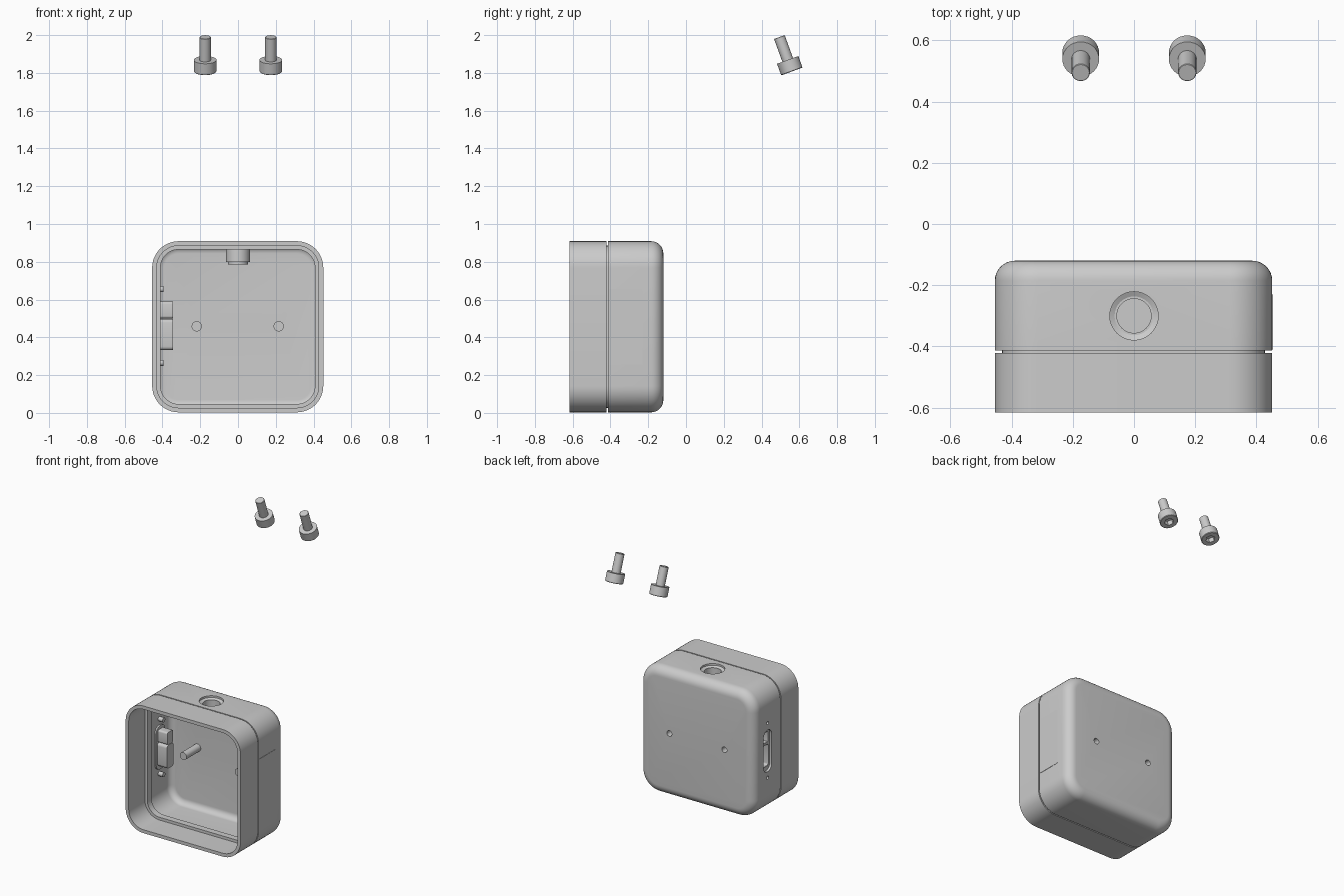
import bpy, bmesh, math
from mathutils import Matrix, Vector

if "Cube" in bpy.data.objects:
    bpy.data.objects.remove(bpy.data.objects["Cube"])

CX, CZ, HALF, R = -0.0015, 0.456, 0.453, 0.14
WALL = 0.024


def finish(name, bm):
    bmesh.ops.recalc_face_normals(bm, faces=bm.faces)
    me = bpy.data.meshes.new(name)
    bm.to_mesh(me)
    bm.free()
    ob = bpy.data.objects.new(name, me)
    bpy.context.collection.objects.link(ob)
    return ob


def loft(name, loops, cyclic=False):
    """Skin a list of point loops; cap the ends or close into a ring."""
    bm = bmesh.new()
    rows = [[bm.verts.new(p) for p in lp] for lp in loops]
    n = len(rows[0])
    pairs = list(zip(rows, rows[1:])) + ([(rows[-1], rows[0])] if cyclic else [])
    for a, b in pairs:
        for i in range(n):
            j = (i + 1) % n
            bm.faces.new((a[i], a[j], b[j], b[i]))
    if not cyclic:
        bm.faces.new(rows[0])
        bm.faces.new(rows[-1])
    return finish(name, bm)


def lathe(name, profile, matrix, seg=32, cyclic=False):
    """Revolve (radius, height) points about local z; end discs are capped."""
    loops = []
    for r, h in profile:
        loops.append([matrix @ Vector((r * math.cos(2 * math.pi * i / seg),
                                       r * math.sin(2 * math.pi * i / seg), h))
                      for i in range(seg)])
    return loft(name, loops, cyclic)


def rrect(hu, hv, r, n=8):
    pts = []
    for k, (su, sv) in enumerate(((1, 1), (-1, 1), (-1, -1), (1, -1))):
        for i in range(n + 1):
            a = math.pi / 2 * (k + i / n)
            pts.append((su * (hu - r) + r * math.cos(a), sv * (hv - r) + r * math.sin(a)))
    return pts


def case_loop(inset, y):
    h = HALF - inset
    return [(CX + u, y, CZ + v) for u, v in rrect(h, h, R - inset, 12)]


def side_loop(x, y, z, hy, hz, r):
    return [(x, y + u, z + v) for u, v in rrect(hy, hz, r, 4)]


def cut(ob, cutters):
    for c in cutters:
        m = ob.modifiers.new("cut", 'BOOLEAN')
        m.operation, m.solver, m.object = 'DIFFERENCE', 'EXACT', c
        c.hide_render = True
        bpy.context.view_layer.objects.active = ob
        bpy.ops.object.modifier_apply(modifier=m.name)
    for c in cutters:
        bpy.data.objects.remove(c)


ALONG_X = Matrix.Rotation(math.pi / 2, 4, 'Y')     # local z -> +x
ALONG_Y = Matrix.Rotation(-math.pi / 2, 4, 'X')    # local z -> +y
PORT_Y = -0.27

# rear case: hollow tub with filleted back
arc = [math.pi / 2 * i / 8 for i in range(9)]
inner = [(WALL + 0.042 * (1 - math.cos(a)), -0.187 + 0.042 * math.sin(a)) for a in arc]
outer = [(0.065 * (1 - math.cos(a)), -0.185 + 0.065 * math.sin(a)) for a in arc]
path = inner[::-1] + [(WALL, -0.413), (0, -0.413)] + outer
rear_case = loft("rear_case", [case_loop(*p) for p in path])

# front ring and the locating lip behind the seam
front_ring = loft("front_ring", [case_loop(*p) for p in (
    (0, -0.616), (0, -0.421), (WALL, -0.421), (WALL, -0.616))], True)
lip = loft("locating_lip", [case_loop(*p) for p in (
    (WALL, -0.435), (WALL, -0.39), (0.044, -0.39), (0.044, -0.435))], True)

# openings in the rear case
cutters = [
    lathe("jack_cut", [(0.063, 0.86), (0.063, 0.888), (0.079, 0.896), (0.079, 0.95)],
          Matrix.Translation((0, -0.3, 0))),
    loft("port_cut", [side_loop(x, PORT_Y, CZ, 0.045, 0.148, 0.04) for x in (-0.5, -0.41)]),
]
for s in (-1, 1):
    cutters.append(lathe("boss_cut", [(0.02, -0.17), (0.02, -0.05)],
                         Matrix.Translation((CX + s * 0.217, 0, 0.458)) @ ALONG_Y))
    cutters.append(lathe("pin_cut", [(0.011, -0.5), (0.011, -0.41)],
                         Matrix.Translation((0, PORT_Y, 0.46 + s * 0.195)) @ ALONG_X))
cut(rear_case, cutters)
parts = [rear_case, front_ring, lip]

# mounting bosses (blind from the back) and port screw sleeves
for s, side in ((-1, "a"), (1, "b")):
    parts.append(lathe("mounting_boss_" + side,
                       [(0.027, -0.305), (0.027, -0.14), (0.02, -0.14), (0.02, -0.28)],
                       Matrix.Translation((CX + s * 0.217, 0, 0.458)) @ ALONG_Y))
    parts.append(lathe("port_sleeve_" + side,
                       [(0.016, -0.395), (0.016, -0.435), (0.011, -0.435), (0.011, -0.405)],
                       Matrix.Translation((0, PORT_Y, 0.46 + s * 0.195)) @ ALONG_X, 20))

# round jack cup under the top opening
parts.append(lathe("jack_cup", [(0.056, 0.805), (0.056, 0.89), (0.0635, 0.89),
                                (0.0635, 0.80), (0.053, 0.80), (0.053, 0.785)],
                   Matrix.Translation((0, -0.3, 0))))

# side port: backing plate with two sockets
plate = loft("port_plate", [side_loop(x, PORT_Y, CZ, 0.052, 0.156, 0.045)
                            for x in (-0.438, -0.42)])
sockets = (("upper", 0.545, 0.033, 0.044, 0.012), ("lower", 0.415, 0.038, 0.083, 0.02))
cut(plate, [loft("socket_cut", [side_loop(x, PORT_Y, z, hy - 0.006, hz - 0.006, r - 0.006)
                                for x in (-0.46, -0.40)]) for _, z, hy, hz, r in sockets])
parts.append(plate)
for label, z, hy, hz, r in sockets:
    t = 0.008
    parts.append(loft("port_socket_" + label, [
        side_loop(-0.36, PORT_Y, z, hy - t, hz - t, r - t),
        side_loop(-0.436, PORT_Y, z, hy - t, hz - t, r - t),
        side_loop(-0.436, PORT_Y, z, hy, hz, r),
        side_loop(-0.345, PORT_Y, z, hy, hz, r)]))

# thin raised pad on the right side
parts.append(loft("side_pad", [side_loop(x, -0.32, CZ, 0.09, 0.2, 0.003)
                               for x in (0.445, 0.4535)]))

# cap screws floating above, tilted, with hex sockets
for s, side in ((-1, "left"), (1, "right")):
    m = Matrix.Translation((s * 0.174, 0.5606, 1.8075)) @ Matrix.Rotation(math.radians(20), 4, 'X')
    screw = lathe("cap_screw_" + side, [(0.057, 0), (0.06, 0.003), (0.06, 0.065),
                                        (0.03, 0.065), (0.03, 0.192), (0.028, 0.194)], m)
    cut(screw, [lathe("hex_cut", [(0.031, -0.02), (0.031, 0.035)], m, 6)])
    parts.append(screw)

# smooth shading with sharp edges kept
bpy.ops.object.select_all(action='DESELECT')
for ob in parts:
    ob.select_set(True)
bpy.context.view_layer.objects.active = rear_case
bpy.ops.object.shade_smooth_by_angle(angle=math.radians(30))
